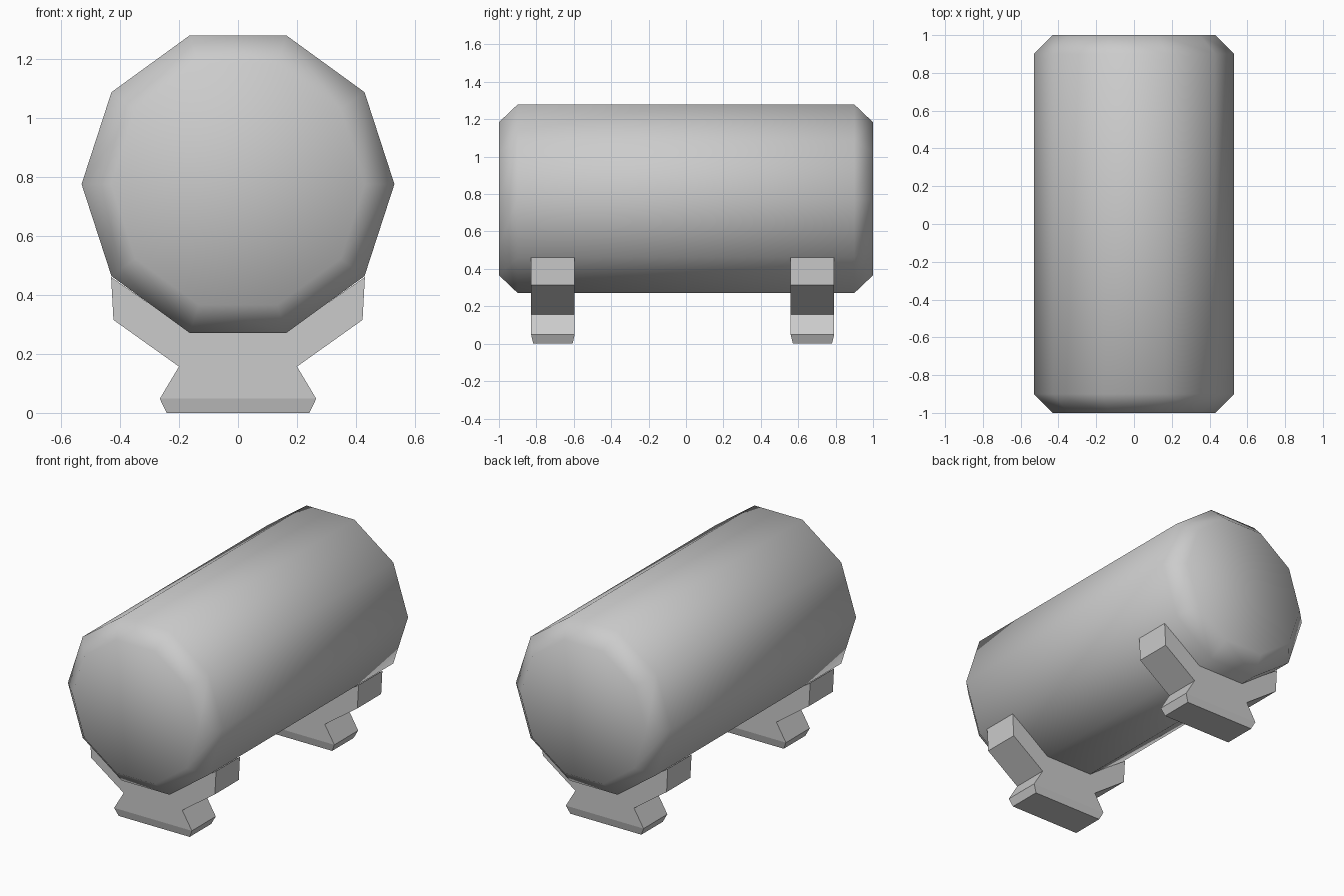
import bpy, bmesh, math

if "Cube" in bpy.data.objects:
    bpy.data.objects.remove(bpy.data.objects["Cube"])

R, CZ = 0.53, 0.775      # tank radius and axis height


def finish(name, bm, smooth=False):
    bmesh.ops.recalc_face_normals(bm, faces=bm.faces)
    mesh = bpy.data.meshes.new(name)
    bm.to_mesh(mesh)
    bm.free()
    mesh.polygons.foreach_set("use_smooth", [smooth] * len(mesh.polygons))
    obj = bpy.data.objects.new(name, mesh)
    bpy.context.collection.objects.link(obj)
    return obj


# Ten-sided tank body with chamfered ends
def make_tank():
    bm = bmesh.new()
    rings = []
    for y, r in ((-1, 0.43), (-0.9, R), (0.9, R), (1, 0.43)):
        angles = [math.tau * i / 10 for i in range(10)]
        rings.append([bm.verts.new((r * math.cos(a), y, CZ + r * math.sin(a)))
                      for a in angles])
    for a, b in zip(rings, rings[1:]):
        for i in range(10):
            j = (i + 1) % 10
            bm.faces.new((a[i], a[j], b[j], b[i]))
    bm.faces.new(rings[0])
    bm.faces.new(rings[-1])
    return finish("tank_body", bm, True)


# Saddle foot: extruded cradle profile with a tapered sole
def make_saddle(name, y0, y1):
    half = [(0.265, 0.048), (0.20, 0.157), (0.422, 0.315),
            (0.43, 0.46), (0.163, 0.275)]
    profile = half + [(-x, z) for x, z in reversed(half)]
    bm = bmesh.new()
    front = [bm.verts.new((x, y0, z)) for x, z in profile]
    back = [bm.verts.new((x, y1, z)) for x, z in profile]
    bm.faces.new(front)
    bm.faces.new(back)
    n = len(profile)
    for i in range(n):
        j = (i + 1) % n
        side = bm.faces.new((front[i], front[j], back[j], back[i]))
    # the last side is the underside: extrude it down and taper it
    sole = bmesh.ops.extrude_discrete_faces(bm, faces=[side])["faces"][0]
    mid = (y0 + y1) / 2
    for v in sole.verts:
        v.co.x *= 0.242 / 0.265
        v.co.y = mid + (v.co.y - mid) * 0.9
        v.co.z = 0
    return finish(name, bm)


make_tank()
make_saddle("front_saddle", -0.828, -0.595)
make_saddle("back_saddle", 0.56, 0.792)
